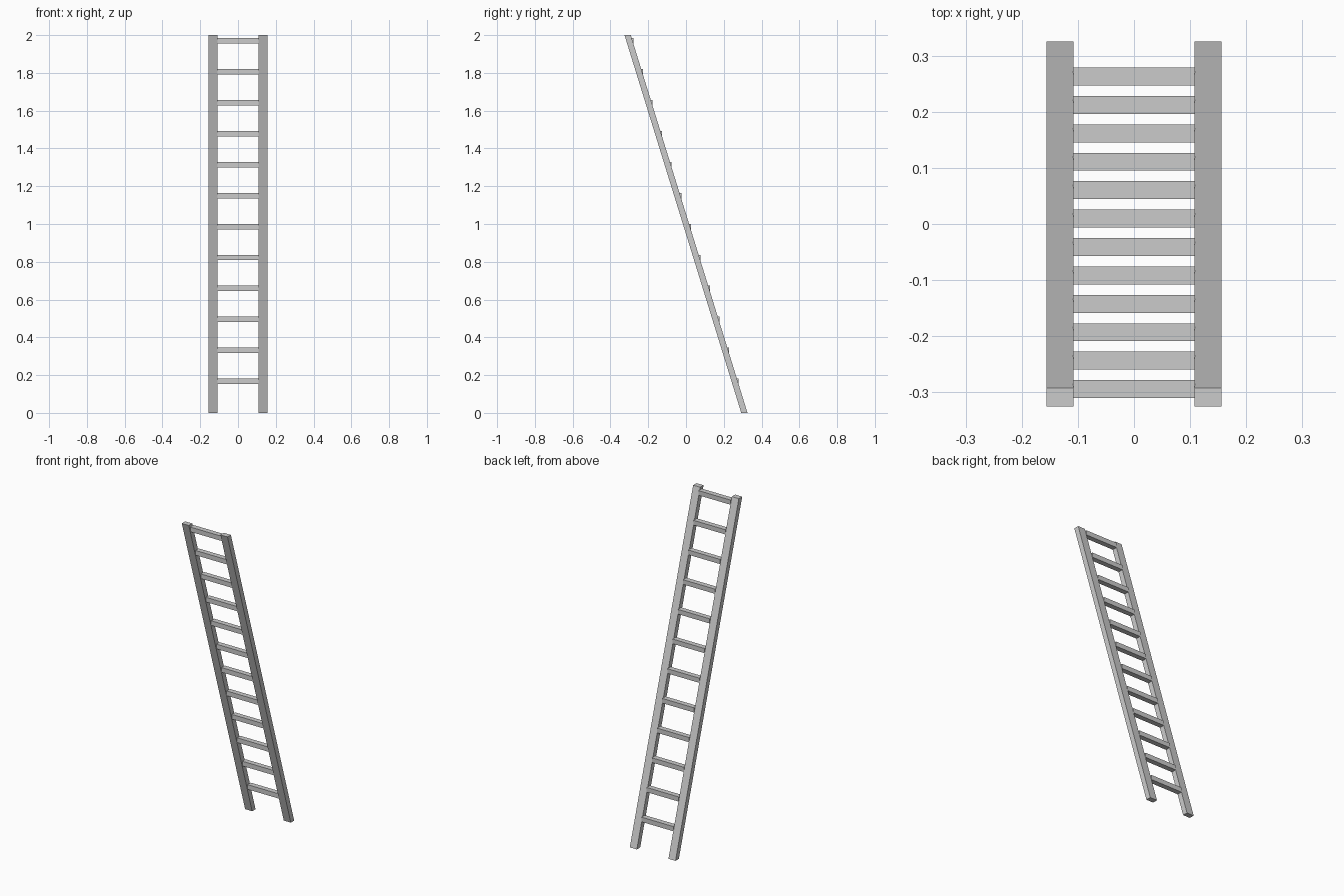
import bpy

if "Cube" in bpy.data.objects:
    bpy.data.objects.remove(bpy.data.objects["Cube"])

HEIGHT = 2.0
LEAN = 0.309          # y offset of the rail centre at floor (+) and top (-)
DEPTH = 0.033         # rail depth along y
INNER, OUTER = 0.108, 0.156
RUNGS = 12


def prism(name, profile, x0, x1):
    """Extrude a (y, z) profile along x."""
    n = len(profile)
    verts = [(x, y, z) for x in (x0, x1) for y, z in profile]
    faces = [tuple(reversed(range(n))), tuple(range(n, 2 * n))]
    faces += [(i, (i + 1) % n, n + (i + 1) % n, n + i) for i in range(n)]
    mesh = bpy.data.meshes.new(name)
    mesh.from_pydata(verts, [], faces)
    mesh.update()
    obj = bpy.data.objects.new(name, mesh)
    bpy.context.collection.objects.link(obj)
    return obj


# Leaning side rails with level-cut ends
h = DEPTH / 2
rail = [(LEAN - h, 0), (LEAN + h, 0), (-LEAN + h, HEIGHT), (-LEAN - h, HEIGHT)]
prism("right_rail", rail, INNER, OUTER)
prism("left_rail", rail, -OUTER, -INNER)

# Level rungs, set slightly towards the back of the rails
for i in range(RUNGS):
    z = 0.167 + i * 0.1639
    y = LEAN * (1 - z) + 0.0055
    a, b = 0.016, 0.0145
    prism(f"rung_{i + 1}", [(y - a, z - b), (y + a, z - b), (y + a, z + b), (y - a, z + b)],
          -INNER - 0.001, INNER + 0.001)
